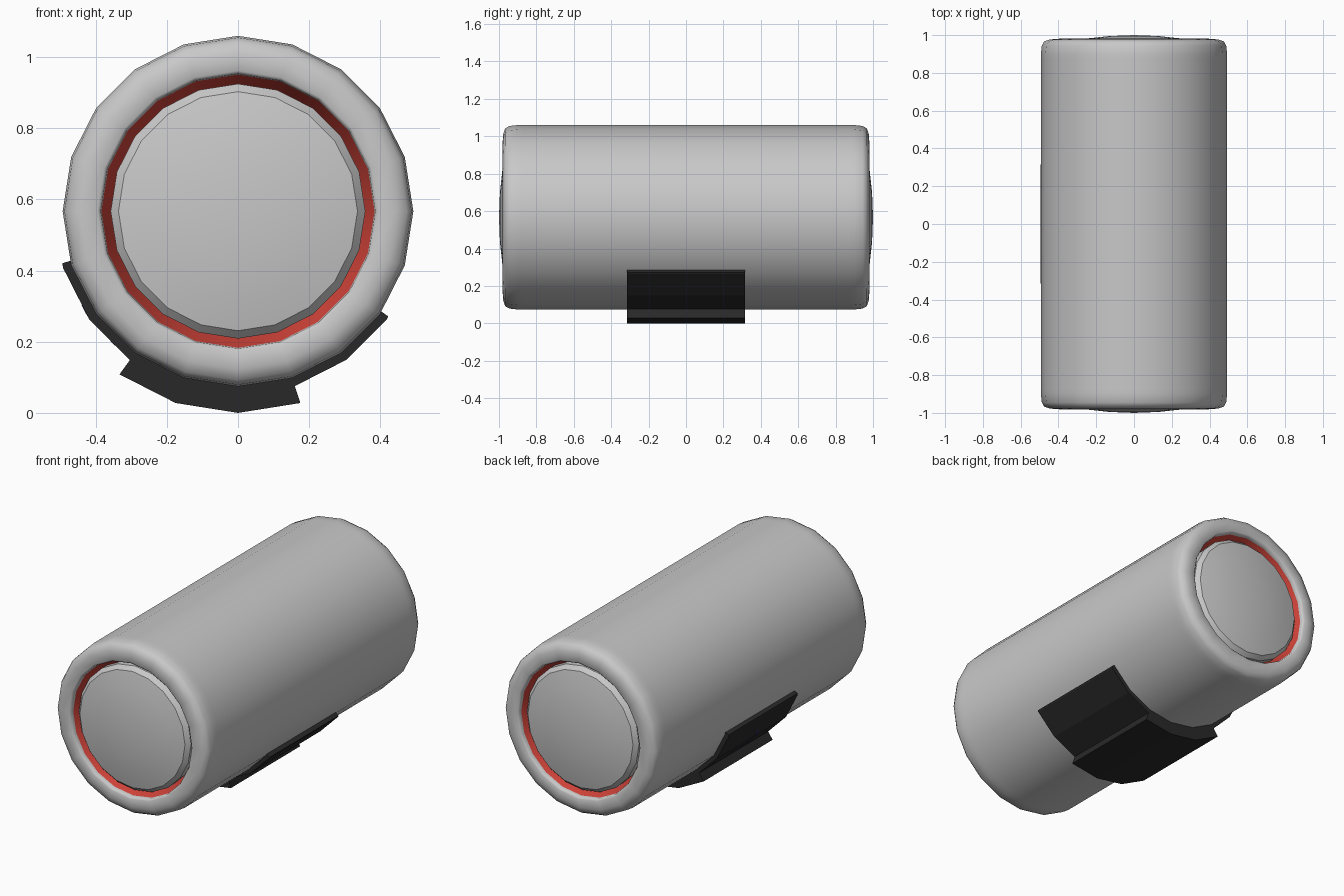
import bpy, bmesh, math

if "Cube" in bpy.data.objects:
    bpy.data.objects.remove(bpy.data.objects["Cube"])

SIDES = 20
STEP = 360 / SIDES
CZ = 0.567          # height of the cylinder axis
R = 0.493           # cylinder radius


def material(name, rgb):
    m = bpy.data.materials.new(name)
    m.use_nodes = True
    m.diffuse_color = (*rgb, 1)
    m.node_tree.nodes["Principled BSDF"].inputs["Base Color"].default_value = (*rgb, 1)
    return m


GREY = material("light grey", (0.58, 0.58, 0.58))
RED = material("red", (0.62, 0.055, 0.04))
BLACK = material("soft black", (0.022, 0.022, 0.022))
INDIGO = material("indigo", (0.035, 0.025, 0.22))


def finish(name, bm, mat, smooth=None):
    bmesh.ops.recalc_face_normals(bm, faces=bm.faces)
    mesh = bpy.data.meshes.new(name)
    bm.to_mesh(mesh)
    bm.free()
    mesh.materials.append(mat)
    ob = bpy.data.objects.new(name, mesh)
    bpy.context.collection.objects.link(ob)
    if smooth:
        bpy.ops.object.select_all(action='DESELECT')
        ob.select_set(True)
        bpy.context.view_layer.objects.active = ob
        bpy.ops.object.shade_smooth_by_angle(angle=math.radians(smooth))
    return ob


def lathe(name, profile, mat, side=1, smooth=35):
    """Spin (radius, y) points around the cylinder axis."""
    bm = bmesh.new()
    verts = [bm.verts.new((r, side * y, CZ)) for r, y in profile]
    edges = [bm.edges.new(p) for p in zip(verts, verts[1:])]
    bmesh.ops.spin(bm, geom=verts + edges, cent=(0, 0, CZ), axis=(0, 1, 0),
                   angle=math.tau, steps=SIDES, use_merge=True)
    bmesh.ops.remove_doubles(bm, verts=bm.verts, dist=1e-5)
    return finish(name, bm, mat, smooth)


def saddle(name, a0, a1, inner, outer, y0, y1, mat):
    """Faceted arc plate; angles in degrees from straight down, + toward +x."""
    def point(a, rad):
        off = a % STEP - STEP / 2
        r = rad * math.cos(math.radians(STEP / 2)) / math.cos(math.radians(off))
        t = math.radians(a)
        return r * math.sin(t), CZ - r * math.cos(t)
    angles = [a0] + [k * STEP for k in range(-SIDES, SIDES) if a0 < k * STEP < a1] + [a1]
    bm = bmesh.new()
    rings = []
    for a in angles:
        (xi, zi), (xo, zo) = point(a, inner), point(a, outer)
        rings.append([bm.verts.new(p) for p in
                      ((xi, y0, zi), (xo, y0, zo), (xo, y1, zo), (xi, y1, zi))])
    for p, q in zip(rings, rings[1:]):
        for i in range(4):
            j = (i + 1) % 4
            bm.faces.new((p[i], p[j], q[j], q[i]))
    bm.faces.new(rings[0])
    bm.faces.new(rings[-1])
    return finish(name, bm, mat)


# Main cylinder
lathe("body", [(R, -0.87), (R, 0.87)], GREY)

# Matching ends: rounded rim, red recessed ring, domed disc
rim = [(R, 0.87), (R, 0.9), (0.488, 0.945), (0.475, 0.967), (0.445, 0.977),
       (0.395, 0.981), (0.386, 0.973), (0.384, 0.955)]
ring = [(0.384, 0.955), (0.358, 0.9)]
dome = [(0.358, 0.9), (0.358, 0.94), (0.336, 0.964), (0.25, 0.982),
        (0.13, 0.995), (0, 1.0)]
for side, end in ((-1, "front"), (1, "back")):
    lathe(end + "_rim", rim, GREY, side, 50)
    lathe(end + "_ring", ring, RED, side)
    lathe(end + "_dome", dome, GREY, side)

# Stand: thin wrap with a thicker foot beneath
saddle("stand_wrap", -73.5, 55, 0.49, 0.517, -0.315, 0.315, BLACK)
saddle("stand_foot", -36, 18, 0.50, 0.567, -0.315, 0.315, BLACK)

# Small painted marks on the wrap
for i, (a0, a1, y0, y1) in enumerate(((-44.5, -43.5, -0.09, 0.10),
                                      (-59, -55, -0.04, -0.025),
                                      (-44.5, -42.5, -0.24, -0.22))):
    saddle(f"wrap_mark_{i + 1}", a0, a1, 0.515, 0.518, y0, y1, INDIGO)
